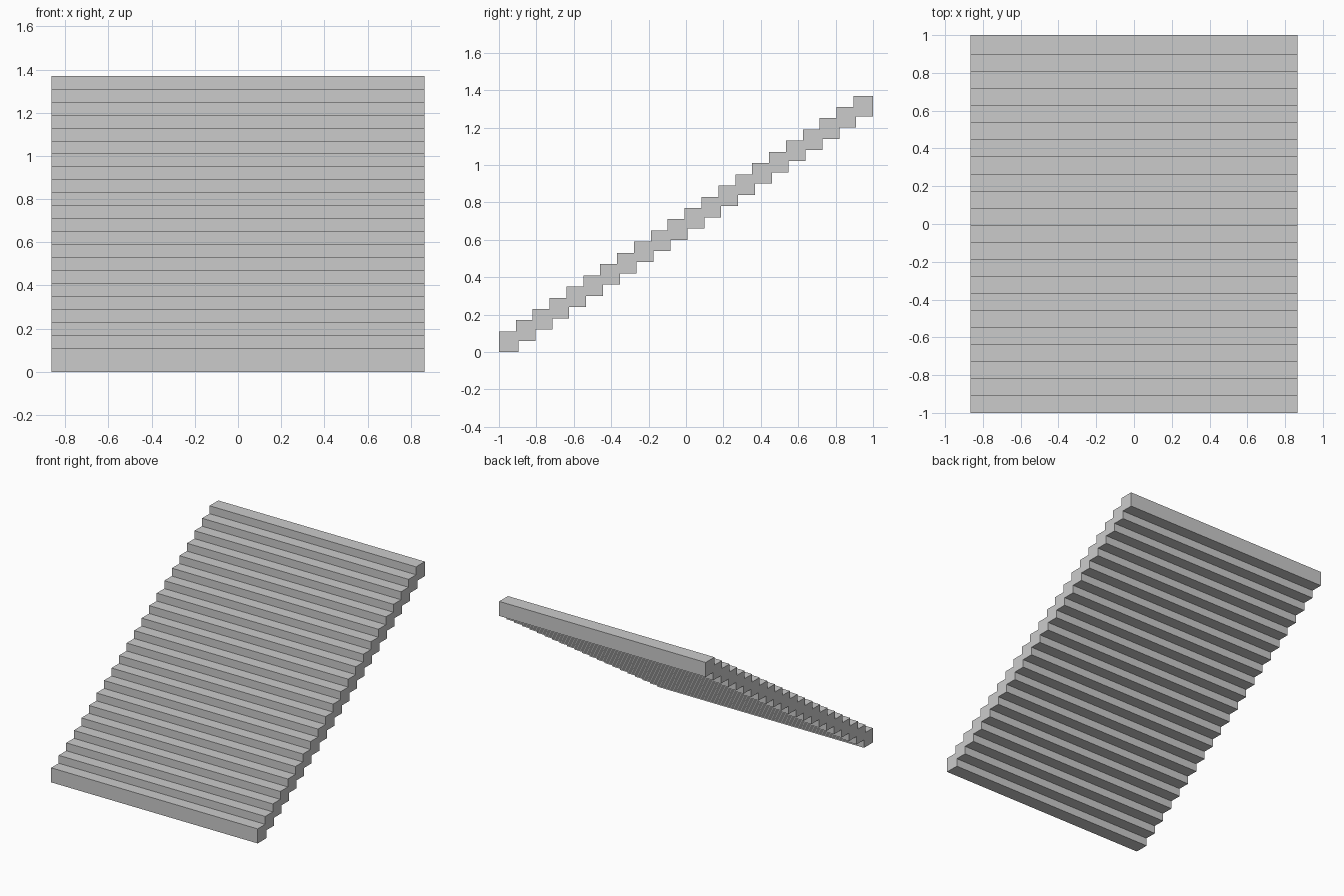
import bpy, bmesh

if "Cube" in bpy.data.objects:
    bpy.data.objects.remove(bpy.data.objects["Cube"])

STEPS = 22
HALF_W = 0.865          # half width along x
DEPTH, HEIGHT = 0.105, 0.11
GO = (2 - DEPTH) / (STEPS - 1)
RISE = 0.06

# stepped side profile: underside going up, then treads coming back down
profile = [(-1.0, 0.0)]
for i in range(STEPS):
    y = -1 + i * GO + DEPTH
    top = (i + 1) * RISE if i < STEPS - 1 else i * RISE + HEIGHT
    profile += [(y, i * RISE), (y, top)]
for i in reversed(range(STEPS)):
    y = -1 + i * GO
    profile.append((y, i * RISE + HEIGHT))
    if i:
        profile.append((y, (i - 1) * RISE + HEIGHT))

# extrude the profile across the width
bm = bmesh.new()
face = bm.faces.new([bm.verts.new((-HALF_W, y, z)) for y, z in profile])
ext = bmesh.ops.extrude_face_region(bm, geom=[face], use_keep_orig=True)
moved = [v for v in ext["geom"] if isinstance(v, bmesh.types.BMVert)]
bmesh.ops.translate(bm, verts=moved, vec=(2 * HALF_W, 0, 0))
bmesh.ops.recalc_face_normals(bm, faces=bm.faces)

mesh = bpy.data.meshes.new("stair_flight")
bm.to_mesh(mesh)
bm.free()
bpy.context.collection.objects.link(bpy.data.objects.new("stair_flight", mesh))
